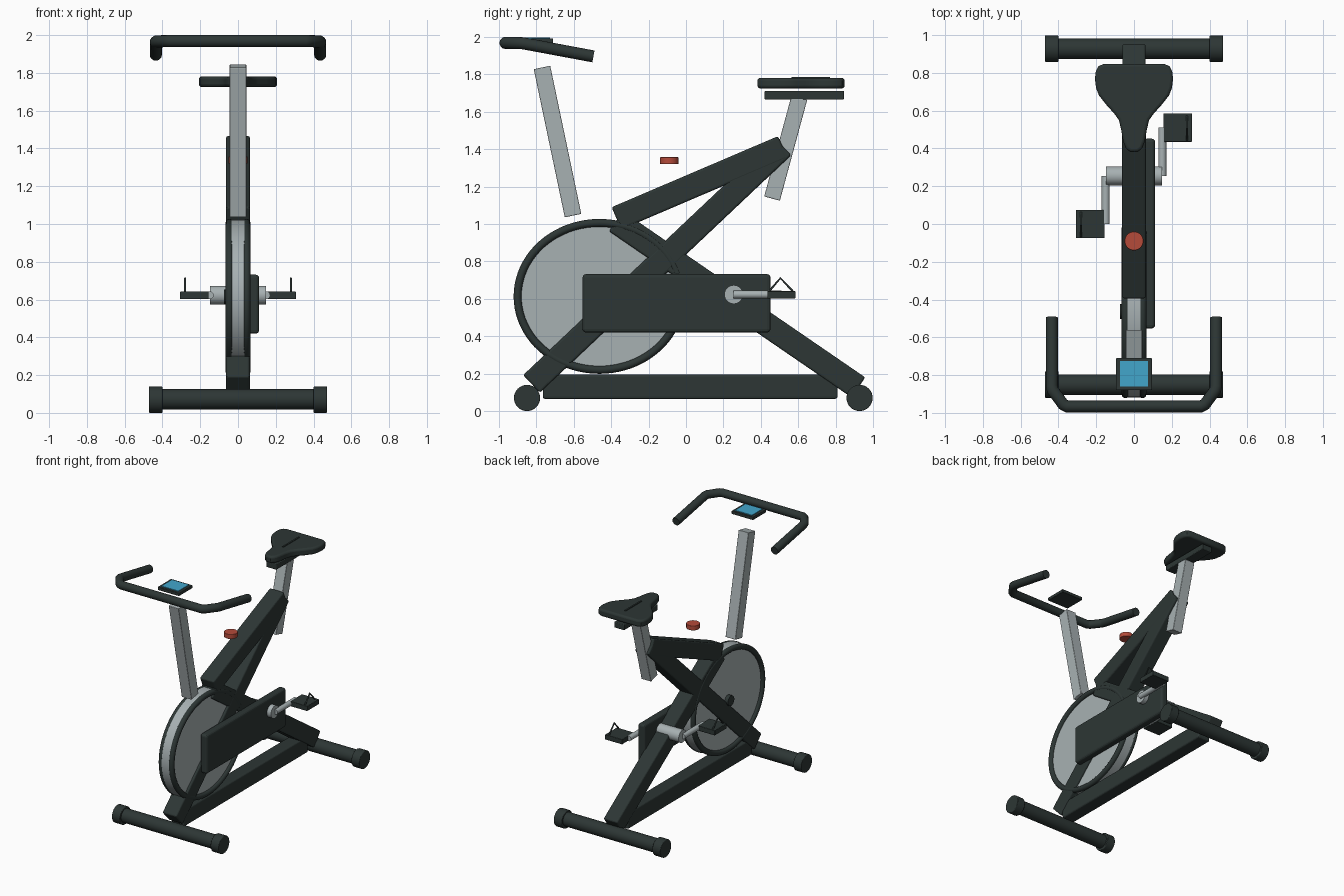
import bpy, bmesh, math
from mathutils import Vector, Matrix

if "Cube" in bpy.data.objects:
    bpy.data.objects.remove(bpy.data.objects["Cube"])


def material(name, rgb):
    m = bpy.data.materials.new(name)
    m.diffuse_color = (*rgb, 1)
    m.use_nodes = True
    m.node_tree.nodes["Principled BSDF"].inputs["Base Color"].default_value = m.diffuse_color
    return m


DARK = material("charcoal", (0.026, 0.037, 0.035))
GREY = material("light_grey", (0.39, 0.44, 0.45))
BLUE = material("screen_blue", (0.055, 0.38, 0.60))
RED = material("knob_red", (0.46, 0.07, 0.042))


def finish(name, bm, mat, bevel=0.0, smooth=False):
    bmesh.ops.recalc_face_normals(bm, faces=bm.faces)
    me = bpy.data.meshes.new(name)
    bm.to_mesh(me)
    bm.free()
    me.materials.append(mat)
    ob = bpy.data.objects.new(name, me)
    bpy.context.collection.objects.link(ob)
    if bevel:
        mod = ob.modifiers.new("rounded_edges", 'BEVEL')
        mod.width, mod.segments = bevel, 3
        mod.limit_method = 'ANGLE'
    if smooth:
        bpy.ops.object.select_all(action='DESELECT')
        bpy.context.view_layer.objects.active = ob
        ob.select_set(True)
        bpy.ops.object.shade_smooth_by_angle(angle=math.radians(35))
    return ob


def box(name, lo, hi, mat, bevel=0.0):
    lo, hi = Vector(lo), Vector(hi)
    bm = bmesh.new()
    bmesh.ops.create_cube(bm, size=1, matrix=Matrix.Translation((lo + hi) / 2)
                          @ Matrix.Diagonal((*(hi - lo), 1)))
    return finish(name, bm, mat, bevel)


def beam(name, a, b, depth, width, mat, bevel=0.012):
    """Square tube in the x=0 plane between two (y, z) points."""
    dy, dz = b[0] - a[0], b[1] - a[1]
    mid = Vector((0, (a[0] + b[0]) / 2, (a[1] + b[1]) / 2))
    bm = bmesh.new()
    bmesh.ops.create_cube(bm, size=1, matrix=Matrix.Translation(mid)
                          @ Matrix.Rotation(math.atan2(dz, dy), 4, 'X')
                          @ Matrix.Diagonal((width, math.hypot(dy, dz), depth, 1)))
    return finish(name, bm, mat, bevel)


def rod(name, a, b, r, mat, sides=32, bevel=0.0, stretch=1.0):
    """Cylinder between two points, optionally stretched along y about its middle."""
    a, b = Vector(a), Vector(b)
    rot = (b - a).to_track_quat('Z', 'Y').to_matrix().to_4x4()
    bm = bmesh.new()
    bmesh.ops.create_cone(bm, cap_ends=True, segments=sides, radius1=r, radius2=r,
                          depth=(b - a).length,
                          matrix=Matrix.Translation((a + b) / 2)
                          @ Matrix.Diagonal((1, stretch, 1, 1)) @ rot)
    return finish(name, bm, mat, bevel, True)


def tube(name, points, r, mat, cyclic=False):
    """Round tube along a polyline."""
    cu = bpy.data.curves.new(name, 'CURVE')
    cu.dimensions = '3D'
    cu.bevel_depth, cu.bevel_resolution, cu.use_fill_caps = r, 6, True
    sp = cu.splines.new('POLY')
    sp.points.add(len(points) - 1)
    for p, co in zip(sp.points, points):
        p.co = (*co, 1)
    sp.use_cyclic_u = cyclic
    cu.materials.append(mat)
    ob = bpy.data.objects.new(name, cu)
    bpy.context.collection.objects.link(ob)
    bpy.ops.object.select_all(action='DESELECT')
    bpy.context.view_layer.objects.active = ob
    ob.select_set(True)
    bpy.ops.object.convert(target='MESH')
    bpy.ops.object.shade_smooth_by_angle(angle=math.radians(35))


# Floor stabilisers with end caps
for label, y in (("front", -0.85), ("rear", 0.928)):
    rod(label + "_foot_bar", (-0.42, y, 0.072), (0.42, y, 0.072), 0.054, DARK)
    for side, s in (("left", -1), ("right", 1)):
        rod(f"{label}_foot_cap_{side}", (s * 0.40, y, 0.07), (s * 0.472, y, 0.07),
            0.07, DARK, bevel=0.005)

# Frame
W = 0.125
beam("bottom_rail", (-0.765, 0.13), (0.81, 0.13), 0.13, 0.11, DARK)
beam("front_leg_beam", (-0.826, 0.145), (0.518, 1.415), 0.13, W, DARK)
beam("rear_leg_beam", (-0.375, 1.015), (0.922, 0.126), 0.13, W - 0.002, DARK)
beam("top_beam", (-0.372, 1.03), (0.518, 1.41), 0.13, W + 0.002, DARK)

# Flywheel: drum, rim rings and hub
FY, FZ, RZ, STRETCH = -0.463, 0.613, 0.413, 1.108
rod("flywheel", (-0.045, FY, FZ), (0.045, FY, FZ), RZ - 0.003, GREY, 80, 0.0, STRETCH)
for side, s in (("left", -1), ("right", 1)):
    ring = []
    for i in range(80):
        t = 2 * math.pi * i / 80
        ring.append((s * 0.045, FY + (RZ - 0.02) * STRETCH * math.cos(t) * 1.005,
                     FZ + (RZ - 0.02) * math.sin(t)))
    tube("flywheel_rim_" + side, ring, 0.021, DARK, True)
rod("flywheel_hub", (-0.075, FY, FZ), (0.075, FY, FZ), 0.04, DARK)

# Drive cover
box("chain_guard", (0.05, -0.553, 0.42), (0.112, 0.452, 0.732), DARK, 0.018)

# Cranks, pedals and toe cages
BY, BZ = 0.255, 0.623
rod("crank_axle", (-0.148, BY, BZ), (0.148, BY, BZ), 0.05, GREY)
for side, s in (("left", -1), ("right", 1)):
    py = BY + s * 0.255
    rod("crank_arm_" + side, (s * 0.15, BY, BZ), (s * 0.15, py, BZ), 0.021, GREY, 20)
    xs = sorted((s * 0.155, s * 0.307))
    box("pedal_" + side, (xs[0], py - 0.075, BZ - 0.021), (xs[1], py + 0.075, BZ + 0.019),
        DARK, 0.004)
    tube("toe_cage_" + side, [(s * 0.28, py - 0.065, BZ + 0.018), (s * 0.28, py - 0.005, BZ + 0.088),
                              (s * 0.28, py + 0.06, BZ + 0.018)], 0.006, DARK)

# Posts
beam("handlebar_post", (-0.604, 1.045), (-0.77, 1.837), 0.09, 0.088, GREY, 0.004)
beam("seat_post", (0.46, 1.136), (0.606, 1.675), 0.087, 0.085, GREY, 0.004)

# Handlebar with short corner bends and drooping grips
half = [(0.435, -0.495, 1.896), (0.435, -0.86, 1.964), (0.43, -0.88, 1.967),
        (0.375, -0.955, 1.968), (0.355, -0.966, 1.968)]
tube("handlebar", half + [(-x, y, z) for x, y, z in reversed(half)], 0.032, DARK)

# Console and its screen plate
box("console", (-0.095, -0.88, 1.966), (0.095, -0.71, 1.991), DARK, 0.004)
box("console_screen", (-0.075, -0.86, 1.990), (0.075, -0.726, 1.996), BLUE)

# Resistance knob
rod("resistance_knob", (0, -0.09, 1.32), (0, -0.09, 1.357), 0.05, RED, bevel=0.003)

# Saddle: mirrored outline, extruded and rounded
outline = [(0.02, 0.382), (0.043, 0.40), (0.058, 0.44), (0.068, 0.50), (0.08, 0.55),
           (0.105, 0.585), (0.15, 0.635), (0.185, 0.68), (0.201, 0.72), (0.207, 0.77),
           (0.202, 0.81), (0.188, 0.835), (0.16, 0.848)]
bm = bmesh.new()
verts = [bm.verts.new((x, y, 1.725)) for x, y in
         outline + [(-x, y) for x, y in reversed(outline)]]
face = bm.faces.new(verts)
ext = bmesh.ops.extrude_face_region(bm, geom=[face])
bmesh.ops.translate(bm, vec=(0, 0, 0.056),
                    verts=[v for v in ext["geom"] if isinstance(v, bmesh.types.BMVert)])
saddle = finish("saddle", bm, DARK, 0.015, True)
saddle.modifiers[-1].angle_limit = math.radians(60)
box("saddle_ridge", (-0.006, 0.565, 1.778), (0.006, 0.77, 1.787), DARK)
box("saddle_slider", (-0.045, 0.42, 1.666), (0.045, 0.845, 1.712), DARK, 0.006)
